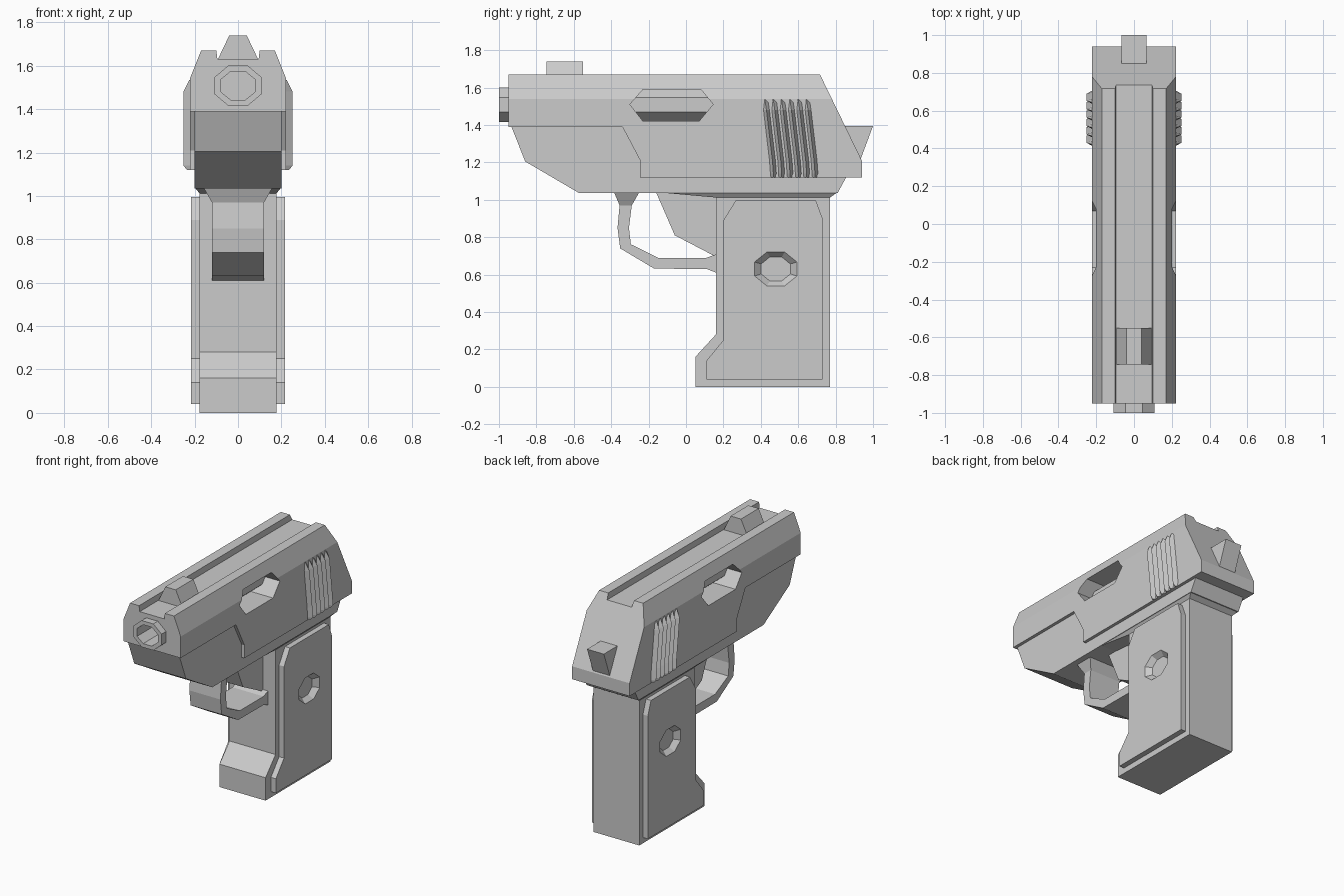
import bpy, bmesh, math

if "Cube" in bpy.data.objects:
    bpy.data.objects.remove(bpy.data.objects["Cube"])


def loft(name, rings):
    """Skin a list of equal-length point rings and cap both ends."""
    bm = bmesh.new()
    vs = [[bm.verts.new(p) for p in r] for r in rings]
    n = len(rings[0])
    for a, b in zip(vs, vs[1:]):
        for i in range(n):
            j = (i + 1) % n
            bm.faces.new((a[i], a[j], b[j], b[i]))
    bm.faces.new(vs[0])
    bm.faces.new(vs[-1])
    bmesh.ops.recalc_face_normals(bm, faces=bm.faces)
    me = bpy.data.meshes.new(name)
    bm.to_mesh(me)
    bm.free()
    ob = bpy.data.objects.new(name, me)
    bpy.context.collection.objects.link(ob)
    return ob


def side(name, pts, x0, x1):
    """Extrude a (y, z) profile across x."""
    return loft(name, [[(x, y, z) for y, z in pts] for x in (x0, x1)])


def octagon(r1, r2):
    """Flat-topped octagon with given half width and half height."""
    k = 1 / math.cos(math.pi / 8)
    return [(r1 * k * math.cos(math.pi * (i + .5) / 4),
             r2 * k * math.sin(math.pi * (i + .5) / 4)) for i in range(8)]


def boolean(ob, cutter, op='DIFFERENCE'):
    m = ob.modifiers.new("cut", 'BOOLEAN')
    m.operation, m.object, m.solver = op, cutter, 'EXACT'
    bpy.context.view_layer.objects.active = ob
    bpy.ops.object.modifier_apply(modifier=m.name)
    bpy.data.objects.remove(cutter)


def mirror(ob):
    m = ob.modifiers.new("mirror", 'MIRROR')
    m.use_mirror_merge = False


# Slide: grooved cross-section trimmed by the side silhouette
half = [(.222, 1.0), (.222, 1.54), (.17, 1.67), (.1, 1.67), (.095, 1.63)]
section = half + [(-x, z) for x, z in reversed(half)]
slide = loft("slide", [[(x, y, z) for x, z in section] for y in (-.95, 1.0)])
boolean(slide, side("slide_outline", [
    (-1.0, 1.39), (-.34, 1.39), (-.245, 1.21), (-.245, 1.12), (.94, 1.12),
    (.94, 1.21), (.692, 1.72), (-1.0, 1.72)], -.4, .4), 'INTERSECT')
ports = [(-.30, 1.51), (-.23, 1.42), (.07, 1.42), (.145, 1.51),
         (.08, 1.59), (-.23, 1.59)]
boolean(slide, side("port_cutter", ports, -.4, .4))
bore = octagon(.095, .08)
boolean(slide, loft("bore_cutter", [[(x, y, 1.508 + z) for x, z in bore]
                                    for y in (-1.1, -.7)]))

# Barrel with hollow muzzle
steps = [(.25, .109, .0925), (-1.0, .109, .0925), (-1.0, .08, .066), (-.75, .08, .066)]
loft("barrel", [[(x, y, 1.508 + z) for x, z in octagon(a, b)] for y, a, b in steps])

# Rear grip ridges
levels = [(1.12, .445, .235), (1.14, .445, .252), (1.21, .44, .252),
          (1.48, .408, .252), (1.535, .40, .224)]
for i in range(6):
    mirror(loft("slide_ridge", [[(.21, y + i * .0445, z), (h, y + i * .0445 + .022, z),
                                 (.21, y + i * .0445 + .0445, z)] for z, y, h in levels]))

# Front sight and hammer
loft("front_sight", [[(-.095, y, 1.625), (.095, y, 1.625), (.04, y, 1.74), (-.04, y, 1.74)]
                     for y in (-.745, -.55)])
side("hammer", [(.75, 1.395), (1.0, 1.395), (.935, 1.22), (.75, 1.22)], -.065, .065)

# Frame with a tapered underside
side("frame", [(-.935, 1.395), (-.86, 1.205), (-.57, 1.035), (.81, 1.035),
               (.862, 1.13), (.862, 1.2), (-.2, 1.3), (-.3, 1.395)], -.2, .2)
loft("frame_taper", [[(-w, y0, z), (w, y0, z), (w, y1, z), (-w, y1, z)]
                     for z, w, y0, y1 in ((1.04, .2, -.15, .81), (1.012, .178, .16, .77))])

# Grip
side("grip", [(.05, 0), (.05, .16), (.16, .28), (.16, 1.04), (.77, 1.04), (.77, 0)],
     -.178, .178)

# Grip panels with a bevelled octagonal recess
panel = side("grip_panel", [
    (.11, .04), (.11, .14), (.20, .25), (.20, .89), (.265, .995),
    (.695, .995), (.73, .9), (.73, .04)], .165, .216)
boolean(panel, loft("recess_cutter", [
    [(x, .48 + y, .63 + z) for y, z in octagon(a, b)]
    for x, a, b in ((.182, .078, .064), (.25, .148, .118))]))
mirror(panel)

# Trigger guard swept along outer and inner outlines
outer = [(-.385, 1.04), (-.355, .97), (-.366, .85), (-.352, .74), (-.17, .632),
         (.11, .63), (.17, .607)]
inner = [(-.25, 1.04), (-.29, .97), (-.305, .85), (-.295, .762), (-.15, .69),
         (.11, .69), (.17, .712)]
loft("trigger_guard", [[(-w, *o), (w, *o), (w, *n), (-w, *n)] for o, n, w in
                       zip(outer, inner, [.16] + [.12] * 6)])

# Trigger
side("trigger", [(-.16, 1.04), (-.06, .81), (.17, .69), (.17, 1.04)], -.08, .08)
